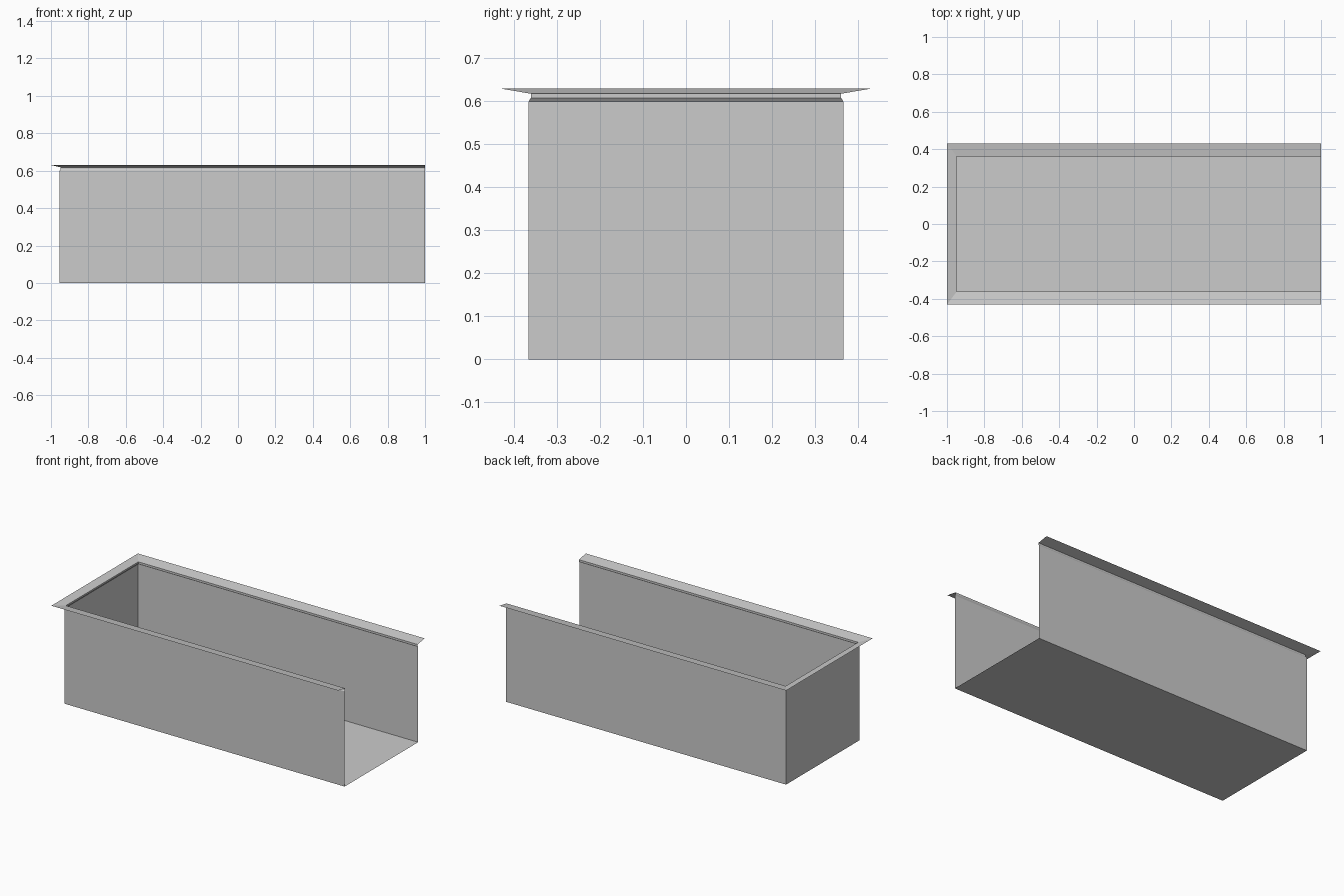
import bpy, bmesh

if "Cube" in bpy.data.objects:
    bpy.data.objects.remove(bpy.data.objects["Cube"])

END_X = 1.0        # open end of the trough


def sheet(name, profile):
    """Sweep (end x, half width, z) points round a U: back side, closed end, front side."""
    bm = bmesh.new()
    rows = []
    for x, y, z in profile:
        path = [(END_X, -y, z), (x, -y, z), (x, y, z), (END_X, y, z)]
        rows.append([bm.verts.new(p) for p in path])
    for low, high in zip(rows, rows[1:]):
        for i in range(3):
            bm.faces.new((low[i], high[i], high[i + 1], low[i + 1]))
    return bm, rows, name


def finish(bm, name):
    mesh = bpy.data.meshes.new(name)
    bm.to_mesh(mesh)
    bm.free()
    obj = bpy.data.objects.new(name, mesh)
    bpy.context.collection.objects.link(obj)
    return obj


# Trough body: floor, two long walls and one end wall, open at +x
bm, rows, name = sheet("trough_body", [(-0.954, 0.366, 0.0), (-0.954, 0.366, 0.6)])
bm.faces.new(rows[0])
finish(bm, name)

# Rim: small inward step, short neck, then a mitred flange sloping up and out
bm, rows, name = sheet("rim_flange", [
    (-0.954, 0.366, 0.6),
    (-0.948, 0.361, 0.608),
    (-0.948, 0.361, 0.618),
    (-1.0, 0.431, 0.63),
])
finish(bm, name)
